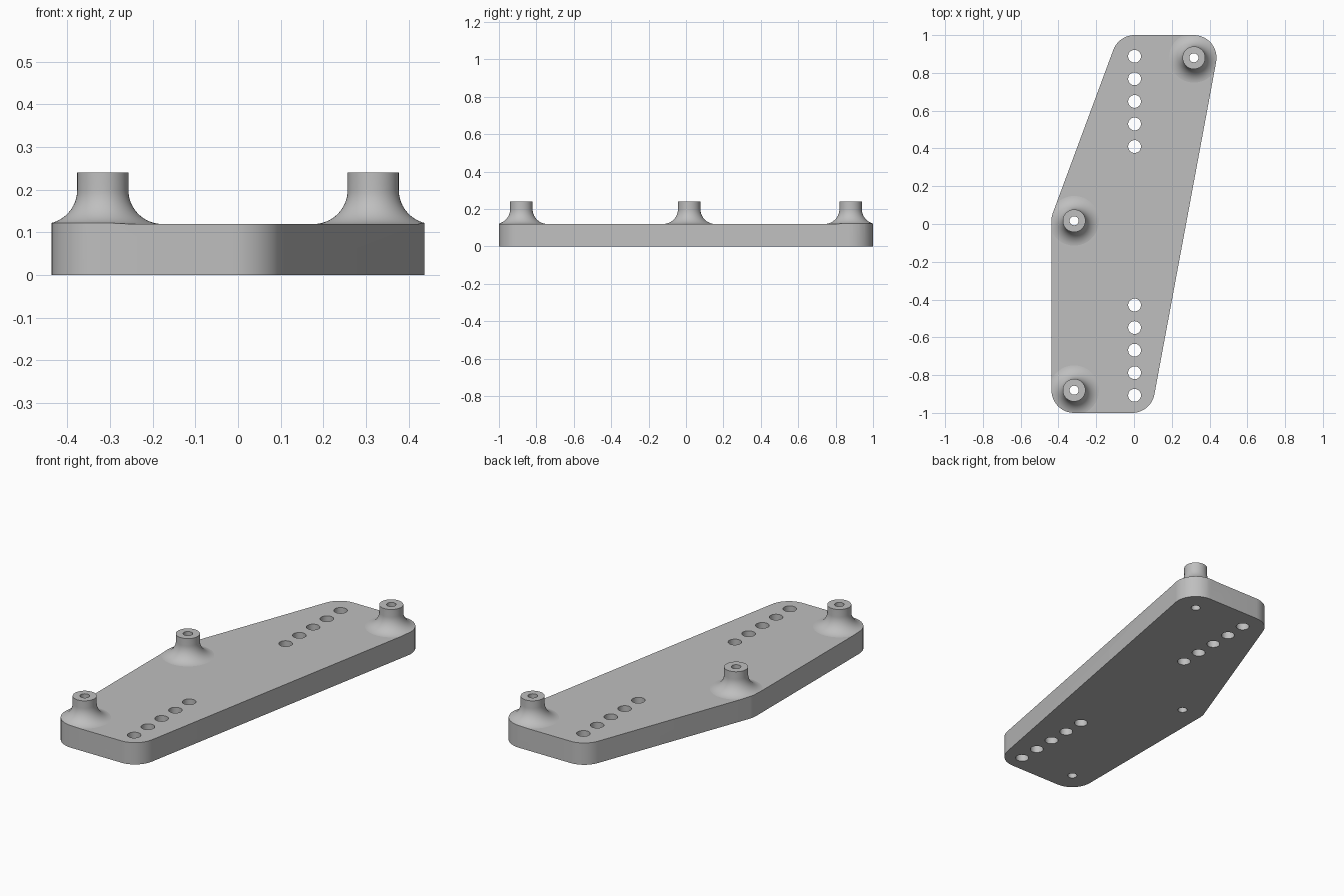
import bpy, bmesh, math
from mathutils import Vector

old = bpy.data.objects.get("Cube")
if old:
    bpy.data.objects.remove(old, do_unlink=True)

# Main sizes
THICK, TOP = 0.12, 0.24
CORNER = 0.12
POST_R, FILLET = 0.06, 0.08
BORE_R, HOLE_R = 0.024, 0.034
POSTS = [(-0.317, -0.88), (-0.317, 0.017), (0.317, 0.88)]
CORNERS = [(-0.317, -0.88), (-0.01, -0.88), (0.317, 0.88), (0.003, 0.88), (-0.317, 0.017)]

grey = bpy.data.materials.new("plain grey")
grey.use_nodes = True
colour = (0.52, 0.52, 0.52, 1)
grey.diffuse_color = colour
grey.node_tree.nodes["Principled BSDF"].inputs["Base Color"].default_value = colour


def loft(name, loops):
    """Closed solid through matching loops of points, bottom to top."""
    bm = bmesh.new()
    rings = [[bm.verts.new(p) for p in loop] for loop in loops]
    for low, high in zip(rings, rings[1:]):
        for i in range(len(low)):
            j = (i + 1) % len(low)
            bm.faces.new((low[i], low[j], high[j], high[i]))
    bm.faces.new(rings[0][::-1])
    bm.faces.new(rings[-1])
    mesh = bpy.data.meshes.new(name)
    bm.to_mesh(mesh)
    bm.free()
    mesh.materials.append(grey)
    obj = bpy.data.objects.new(name, mesh)
    bpy.context.collection.objects.link(obj)
    return obj


def prism(name, outline, z0, z1):
    return loft(name, [[(x, y, z) for x, y in outline] for z in (z0, z1)])


def circle(x, y, r, n=32):
    return [(x + r * math.cos(2 * math.pi * i / n), y + r * math.sin(2 * math.pi * i / n))
            for i in range(n)]


def lathe(name, profile, x, y):
    return loft(name, [[(px, py, z) for px, py in circle(x, y, r, 64)] for r, z in profile])


def rounded_outline(centres, r, steps=12):
    """Counter-clockwise outline wrapped round equal circles."""
    pts, n = [], len(centres)
    for i in range(n):
        c = Vector(centres[i])
        before = c - Vector(centres[i - 1])
        after = Vector(centres[(i + 1) % n]) - c
        start = math.atan2(-before.x, before.y)
        turn = (math.atan2(-after.x, after.y) - start) % (2 * math.pi)
        for k in range(steps + 1):
            t = start + turn * k / steps
            pts.append((c.x + r * math.cos(t), c.y + r * math.sin(t)))
    return pts


def combine(target, tool, operation):
    mod = target.modifiers.new(operation.lower(), "BOOLEAN")
    mod.operation, mod.solver, mod.object = operation, "EXACT", tool
    bpy.context.view_layer.objects.active = target
    bpy.ops.object.modifier_apply(modifier=mod.name)
    bpy.data.objects.remove(tool, do_unlink=True)


# Slab with three flared posts
plate = prism("mounting_plate", [(-1, -2), (1, -2), (1, 2), (-1, 2)], 0, THICK)
profile = [(POST_R + FILLET, THICK / 2)]
for k in range(17):
    t = math.pi / 2 * k / 16
    profile.append((POST_R + FILLET * (1 - math.sin(t)),
                    THICK - 0.0005 + FILLET * (1 - math.cos(t))))
profile.append((POST_R, TOP))
for x, y in POSTS:
    combine(plate, lathe("post", profile, x, y), "UNION")

# Trim slab and flares to the rounded outline
combine(plate, prism("outline_cutter", rounded_outline(CORNERS, CORNER), -0.2, 0.5), "INTERSECT")

# Post bores and two rows of through holes
holes = [(x, y, BORE_R) for x, y in POSTS]
for first in (0.41, -0.907):
    holes += [(0.003, first + 0.1195 * i, HOLE_R) for i in range(5)]
for x, y, r in holes:
    combine(plate, prism("hole_cutter", circle(x, y, r), -0.2, 0.5), "DIFFERENCE")

# Smooth curved walls, crisp flat faces
bpy.ops.object.select_all(action="DESELECT")
plate.select_set(True)
bpy.context.view_layer.objects.active = plate
bpy.ops.object.shade_smooth_by_angle(angle=math.radians(30))
bm = bmesh.new()
bm.from_mesh(plate.data)
for f in bm.faces:
    if abs(f.normal.z) > 0.9999:
        f.smooth = False
        for e in f.edges:
            e.smooth = False
bm.to_mesh(plate.data)
bm.free()
